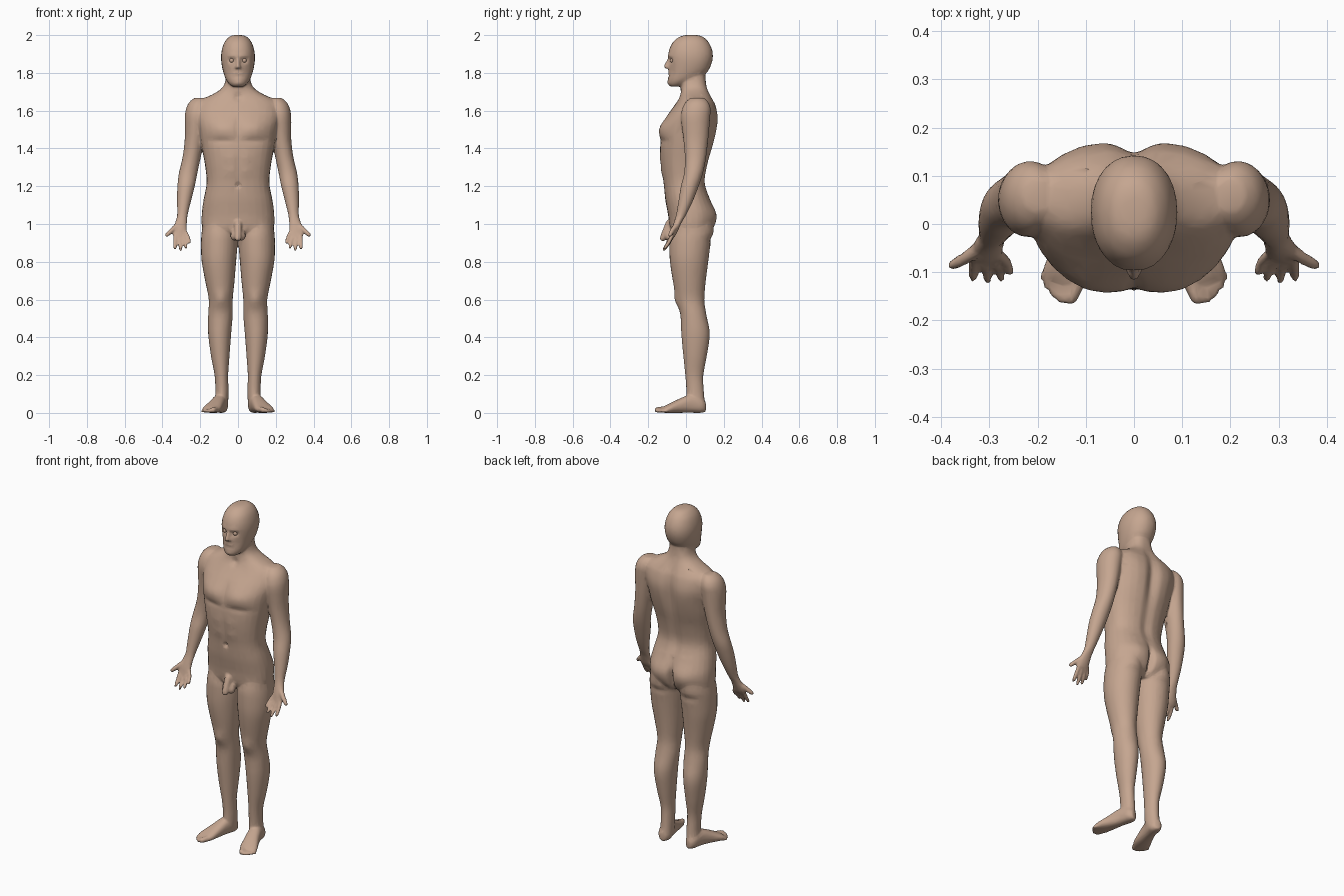
import bpy, bmesh, math
from mathutils import Vector

bm = bmesh.new()


def loft(rows, u, v, power=2.0, n=28, steps=4):
    """Skin rings (x, y, z, half-width along u, half-width along v), smoothed between rows."""
    u, v = Vector(u), Vector(v)
    pts = [rows[0]] + list(rows) + [rows[-1]]
    smooth = []
    for a, b, c, d in zip(pts, pts[1:], pts[2:], pts[3:]):
        for k in range(steps):
            t = k / steps
            smooth.append([0.5 * (2*q + (r-p)*t + (2*p-5*q+4*r-s)*t*t + (3*q-p-3*r+s)*t**3)
                           for p, q, r, s in zip(a, b, c, d)])
    smooth.append(rows[-1])
    rings = []
    for x, y, z, a, b in smooth:
        ring = []
        for i in range(n):
            w = 2 * math.pi * i / n
            c, s = math.cos(w), math.sin(w)
            e = 2 / power
            ring.append(bm.verts.new(Vector((x, y, z))
                        + u * math.copysign(abs(c)**e * a, c) + v * math.copysign(abs(s)**e * b, s)))
        rings.append(ring)
    for r0, r1 in zip(rings, rings[1:]):
        for i in range(n):
            j = (i + 1) % n
            bm.faces.new((r0[i], r0[j], r1[j], r1[i]))
    bm.faces.new(rings[0][::-1])
    bm.faces.new(rings[-1])


def stack(rows, power=2.0):
    """Upright form from rows (z, x min, x max, y front, y back)."""
    loft([((a+b)/2, (f+k)/2, z, (b-a)/2, (k-f)/2) for z, a, b, f, k in rows], (1, 0, 0), (0, 1, 0), power)


def capsule(p, q, r0, r1):
    """Tapered round-ended rod."""
    p, q = Vector(p), Vector(q)
    d = (q - p).normalized()
    u = d.orthogonal().normalized()
    ends = [(p, r0, -math.sin(w), math.cos(w)) for w in (1.4, 0.8, 0)]
    ends += [(q, r1, math.sin(w), math.cos(w)) for w in (0, 0.8, 1.4)]
    loft([(*(c + d*r*h), r*k, r*k) for c, r, h, k in ends], u, d.cross(u), n=14, steps=2)


# leg
stack([(1.04, .03, .18, -.06, .12), (.95, .005, .193, -.085, .14), (.88, .004, .196, -.088, .128),
       (.8, .01, .192, -.085, .118), (.7, .018, .174, -.07, .105), (.6, .028, .155, -.05, .097),
       (.52, .028, .158, -.03, .108), (.42, .036, .158, -.025, .126), (.3, .045, .143, -.014, .11),
       (.2, .052, .124, -.004, .092), (.12, .05, .12, .002, .094), (.05, .052, .122, .005, .1)])
# foot and toes
loft([(.083, .103, .032, .018, .026), (.087, .075, .04, .036, .04), (.1, .02, .048, .037, .047),
      (.118, -.04, .036, .042, .036), (.138, -.095, .022, .049, .022), (.147, -.12, .016, .044, .015)],
     (.958, .285, 0), (0, 0, 1), 2.4)
toe_tips = [(.131, -.153, .016), (.15, -.154, .012), (.165, -.143, .011), (.178, -.127, .011), (.187, -.11, .01)]
for i, (x, y, r) in enumerate(toe_tips):
    capsule((.112 + .015*i, -.108 + .005*i, r + .004), (x, y, r), r, r * .9)
# shoulder, arm and palm
loft([(.2, .06, 1.668, .03, .035), (.208, .058, 1.645, .05, .06), (.215, .055, 1.61, .06, .075),
      (.22, .05, 1.56, .062, .077), (.23, .052, 1.45, .052, .066), (.246, .05, 1.35, .048, .056),
      (.264, .04, 1.27, .049, .05), (.275, .02, 1.2, .046, .047), (.286, -.002, 1.12, .037, .038),
      (.294, -.025, 1.05, .028, .027), (.301, -.043, 1.01, .031, .021), (.309, -.06, .965, .037, .018),
      (.31, -.07, .935, .033, .013)], (1, 0, 0), (0, 1, 0))
# fingers and thumb
for a, b, c in [((.28, -.062, .96), (.263, -.08, .927), (.257, -.1, .903)),
                ((.294, -.068, .945), (.281, -.09, .905), (.275, -.112, .877)),
                ((.312, -.07, .94), (.306, -.094, .894), (.303, -.117, .865)),
                ((.331, -.07, .945), (.334, -.092, .902), (.334, -.112, .872)),
                ((.32, -.052, .995), (.352, -.072, .965), (.376, -.085, .942))]:
    r = .0135 if a[2] > .99 else .0105
    capsule(a, b, r, r * .95)
    capsule(b, c, r * .95, r * .8)
# testicle, nostril wing
capsule((.016, -.085, .955), (.017, -.09, .935), .02, .024)
capsule((.01, -.096, 1.832), (.011, -.098, 1.828), .007, .007)
bmesh.ops.mirror(bm, geom=bm.verts[:] + bm.edges[:] + bm.faces[:], axis='X', merge_dist=-1)

# torso with sloping shoulders and neck
stack([(z, -w, w, f, b) for z, w, f, b in [
    (.93, .12, -.05, .1), (.97, .185, -.083, .135), (1.05, .192, -.095, .15), (1.13, .182, -.11, .128),
    (1.22, .166, -.12, .102), (1.32, .176, -.134, .117), (1.42, .195, -.138, .145), (1.5, .208, -.135, .16),
    (1.57, .222, -.102, .165), (1.63, .215, -.06, .155), (1.662, .185, -.04, .14), (1.69, .128, -.03, .126),
    (1.72, .085, -.028, .114), (1.76, .066, -.03, .106), (1.83, .06, -.03, .1)]], 2.35)
# head
stack([(z, -w, w, f, b) for z, w, f, b in [
    (2.0, .022, .0, .06), (1.991, .047, -.035, .09), (1.962, .072, -.07, .12), (1.92, .086, -.09, .139),
    (1.88, .09, -.094, .142), (1.84, .086, -.092, .132), (1.8, .077, -.093, .11), (1.765, .064, -.094, .06),
    (1.742, .047, -.092, .01), (1.728, .03, -.082, -.02)]], 2.15)
# nose and lips
capsule((0, -.09, 1.875), (0, -.106, 1.834), .008, .011)
capsule((-.016, -.087, 1.79), (.016, -.087, 1.79), .008, .008)
capsule((-.013, -.087, 1.779), (.013, -.087, 1.779), .008, .008)
# penis
capsule((0, -.09, 1.0), (0, -.122, .925), .02, .017)

# fuse the parts into one skin
bmesh.ops.recalc_face_normals(bm, faces=bm.faces[:])
mesh = bpy.data.meshes.new("body")
bm.to_mesh(mesh)
bm.free()
body = bpy.data.objects.new("body", mesh)
bpy.context.collection.objects.link(body)
mod = body.modifiers.new("fuse", 'REMESH')
mod.mode, mod.voxel_size = 'VOXEL', .006
mod = body.modifiers.new("soften", 'SMOOTH')
mod.factor, mod.iterations = .5, 4
skin = bpy.data.meshes.new_from_object(body.evaluated_get(bpy.context.evaluated_depsgraph_get()))
body.modifiers.clear()
body.data = skin

# muscle and face relief: centre, spread, push along y (both sides)
relief = [
    ((.09, -.13, 1.51), (.05, .06, .035), -.013), ((.09, -.14, 1.44), (.06, .05, .012), .007),   # chest
    ((0, -.14, 1.51), (.012, .05, .05), .009), ((0, -.13, 1.29), (.01, .04, .07), .005),         # midline
    ((.04, -.13, 1.35), (.025, .04, .02), -.004), ((.04, -.13, 1.28), (.025, .04, .02), -.004),  # abdomen
    ((0, -.12, 1.205), (.008, .04, .009), .014),                                                 # navel
    ((0, .16, 1.5), (.022, .06, .13), -.02), ((0, .11, 1.22), (.02, .05, .08), -.01),            # spine
    ((.1, .16, 1.54), (.05, .06, .07), .008), ((.085, .14, 1.03), (.05, .06, .05), .018),        # back
    ((0, .15, 1.0), (.011, .06, .055), -.035), ((.1, .14, .92), (.06, .05, .014), -.008),        # buttocks
    ((.033, -.09, 1.866), (.015, .03, .011), .013), ((.03, -.09, 1.889), (.022, .03, .007), -.005),  # eyes
    ((.05, -.08, 1.81), (.014, .03, .02), .004), ((0, -.095, 1.7845), (.02, .03, .004), .005),   # mouth
    ((0, -.095, 1.748), (.018, .03, .012), -.005), ((0, -.03, 1.67), (.014, .04, .014), .012),   # chin, throat
    ((.092, -.05, .6), (.026, .04, .028), -.01),                                                 # knee
]
for v in skin.vertices:
    x, y, z = abs(v.co.x), v.co.y, v.co.z
    for c, s, push in relief:
        dz = (z - c[2]) / s[2]
        if abs(dz) < 2.5:
            w = math.exp(-(dz*dz + ((x - c[0])/s[0])**2 + ((y - c[1])/s[1])**2) / 2)
            v.co.y += push * w
    v.co.z = max(v.co.z, 0.0)

# broad facets where the form is flat
mod = body.modifiers.new("facets", 'DECIMATE')
mod.ratio = .1
tan = bpy.data.materials.new("skin_tan")
tan.diffuse_color = (.56, .38, .28, 1)
skin.materials.clear()
skin.materials.append(tan)

# eyes
for side, s in (("left", 1), ("right", -1)):
    bpy.ops.mesh.primitive_uv_sphere_add(segments=16, ring_count=10, radius=.0125, location=(.033*s, -.072, 1.866))
    eye = bpy.context.object
    eye.name = side + "_eye"
    eye.data.materials.append(tan)
    bpy.ops.object.shade_smooth_by_angle()

bpy.ops.object.select_all(action='DESELECT')
body.select_set(True)
bpy.context.view_layer.objects.active = body
bpy.ops.object.shade_smooth_by_angle(angle=math.radians(35))
